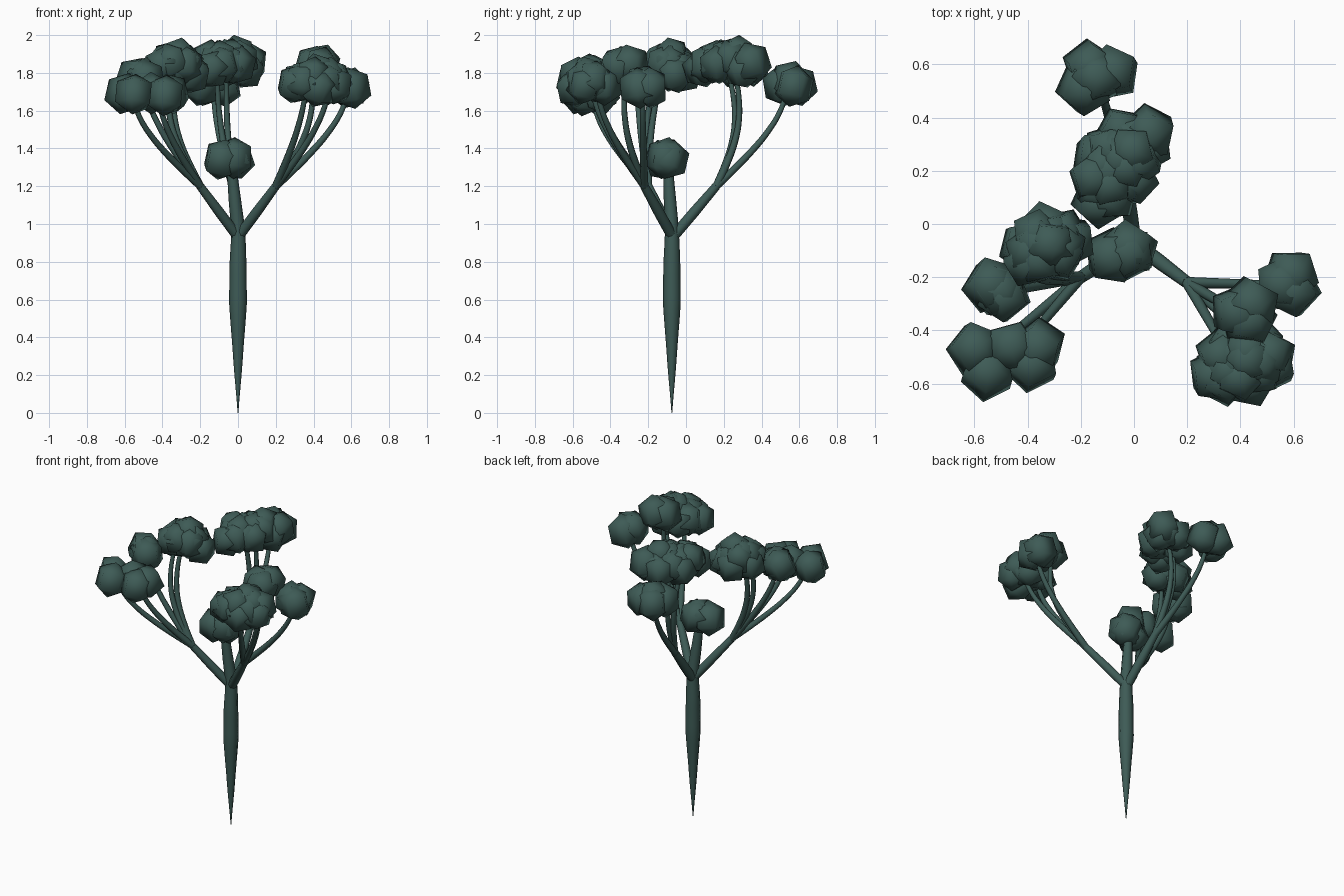
import bpy, bmesh, math, random
from mathutils import Matrix, Vector

if "Cube" in bpy.data.objects:
    bpy.data.objects.remove(bpy.data.objects["Cube"])

random.seed(4)
green = bpy.data.materials.new("dark teal green")
green.diffuse_color = (0.048, 0.105, 0.093, 1)
green.use_nodes = True
green.node_tree.nodes["Principled BSDF"].inputs["Base Color"].default_value = green.diffuse_color
root = Vector((0, -.07, .93))


def tube(name, points, radii):
    """Tapered round branch through the points."""
    cu = bpy.data.curves.new(name, 'CURVE')
    cu.dimensions = '3D'
    cu.bevel_depth = 1.0
    cu.bevel_resolution = 2
    cu.resolution_u = 5
    cu.use_fill_caps = True
    sp = cu.splines.new('BEZIER')
    sp.bezier_points.add(len(points) - 1)
    for bp, co, r in zip(sp.bezier_points, points, radii):
        bp.co = co
        bp.radius = r
        bp.handle_left_type = bp.handle_right_type = 'AUTO'
    ob = bpy.data.objects.new(name, cu)
    bpy.context.collection.objects.link(ob)
    cu.materials.append(green)
    bpy.ops.object.select_all(action='DESELECT')
    ob.select_set(True)
    bpy.context.view_layer.objects.active = ob
    bpy.ops.object.convert(target='MESH')
    bpy.ops.object.shade_smooth()


def twig(name, fork, tip):
    """Branch that leaves the fork outwards, then bends upright into its foliage."""
    a, d = Vector(fork), Vector(tip) - Vector(fork)
    out = (a - root) * Vector((1, 1, 0))
    # short reaching twigs belly outwards before turning up
    bulge = out.normalized() * (0.05 if d.xy.length < .22 else 0)
    pts, radii = [], []
    for i in range(6):
        t = i / 5
        h = .65 * math.sin(t * math.pi / 2) + .35 * t
        p = Vector((a.x + d.x * h, a.y + d.y * h, a.z + d.z * t))
        pts.append(p + bulge * math.sin(math.pi * t))
        radii.append(0.021 - 0.008 * t)
    tube(name, pts, radii)


def foliage(name, centers, radius=0.113):
    """Cluster of overlapping five-sided leaf balls."""
    bm = bmesh.new()
    for c in centers:
        m = (Matrix.Translation(c)
             @ Matrix.Rotation(random.uniform(-.35, .35), 4, 'X')
             @ Matrix.Rotation(random.uniform(-.35, .35), 4, 'Y')
             @ Matrix.Rotation(random.uniform(0, math.tau), 4, 'Z'))
        bmesh.ops.create_uvsphere(bm, u_segments=5, v_segments=3, radius=radius, matrix=m)
    for f in bm.faces:
        f.smooth = True
    me = bpy.data.meshes.new(name)
    bm.to_mesh(me)
    bm.free()
    me.materials.append(green)
    bpy.context.collection.objects.link(bpy.data.objects.new(name, me))


def small_foliage(name, z, *spots):
    """A few balls at one height."""
    foliage(name, [(x, y, z + random.uniform(-.015, .015)) for x, y in spots])


def dense_foliage(name, center, length, width, angle, count):
    """Domed oval crown, filled in a sunflower spiral."""
    balls = []
    for i in range(count):
        t, a = math.sqrt((i + .5) / count), i * 2.4
        off = Vector((length * t * math.cos(a), width * t * math.sin(a),
                      .035 - .055 * t * t + random.uniform(-.025, .025)))
        balls.append(Vector(center) + Matrix.Rotation(math.radians(angle), 3, 'Z') @ off)
    foliage(name, balls, 0.105)


# Trunk with pointed base and a thinner leaning top
heights = (0, .28, .58, .78, .96, 1.12, 1.32)
tube("trunk", [(-.1 * max(0, z - .96), -.075 - .06 * max(0, z - .96), z) for z in heights],
     (.002, .025, .047, .045, .037, .033, .025))

# Three main limbs, each with its twigs
limbs = {"right": Vector((.2, -.22, 1.2)), "left": Vector((-.2, -.2, 1.2)),
         "back": Vector((-.03, .16, 1.2))}
for side, end in limbs.items():
    mid = root.lerp(end, .48)
    tube(side + "_limb", [root, mid, end], (.028, .028, .023))

tips = {
    "right": [(.58, -.23, 1.68), (.39, -.32, 1.78), (.36, -.5, 1.72), (.48, -.47, 1.7)],
    "left": [(-.55, -.49, 1.64), (-.42, -.46, 1.66), (-.5, -.26, 1.74), (-.36, -.17, 1.78), (-.33, -.13, 1.8)],
    "back": [(-.13, .53, 1.68), (-.06, .26, 1.8), (-.11, .23, 1.78)],
}
for side, ends in tips.items():
    for i, tip in enumerate(ends):
        twig(f"{side}_twig_{i + 1}", limbs[side], tip)

# Foliage at the branch ends
small_foliage("centre_foliage", 1.352, (-.015, -.09), (-.085, -.12), (-.02, -.11))
small_foliage("back_outer_foliage", 1.742, (-.165, .59), (-.08, .57), (-.19, .51), (-.14, .55))
small_foliage("left_middle_foliage", 1.775, (-.54, -.23), (-.49, -.27), (-.51, -.25))
small_foliage("left_front_foliage", 1.69, (-.6, -.47), (-.55, -.56), (-.46, -.46), (-.36, -.46), (-.385, -.53))
small_foliage("right_outer_foliage", 1.725, (.59, -.19), (.56, -.23), (.6, -.25))
small_foliage("right_inner_foliage", 1.845, (.39, -.33), (.44, -.3), (.43, -.36))
small_foliage("back_side_foliage", 1.855, (.055, .345))
dense_foliage("back_foliage", (-.06, .22, 1.855), .17, .085, 62, 20)
dense_foliage("left_inner_foliage", (-.335, -.08, 1.83), .1, .07, 20, 14)
dense_foliage("right_front_foliage", (.41, -.52, 1.75), .13, .085, 25, 20)
